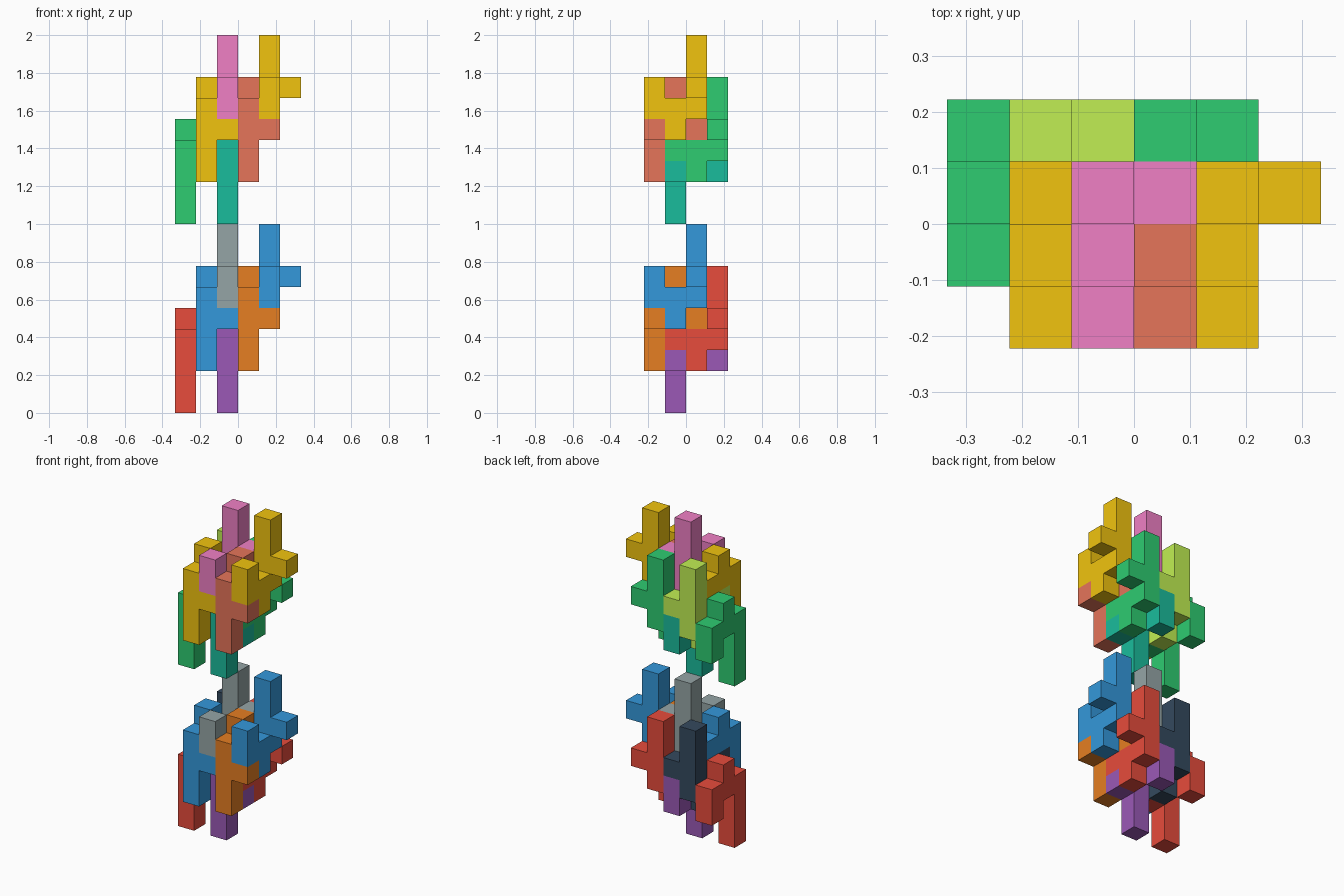
import bpy, bmesh
from mathutils import Vector

if "Cube" in bpy.data.objects:
    bpy.data.objects.remove(bpy.data.objects["Cube"])

U = 1 / 9  # edge length of one unit cube

# One nine-cube tile: upright bar, side nub, bent arm and a stud on the arm
TILE = [(0, 0, 0), (0, 0, 1), (0, 0, 2), (0, 0, 3), (1, 0, 2),
        (0, 1, 3), (0, 2, 3), (0, 2, 2), (0, 1, 4)]


def linear(hex_code):
    vals = [int(hex_code[i:i + 2], 16) / 255 for i in (0, 2, 4)]
    return [v / 12.92 if v < 0.04045 else ((v + 0.055) / 1.055) ** 2.4 for v in vals] + [1]


def material(name, hex_code):
    mat = bpy.data.materials.get(name)
    if mat is None:
        mat = bpy.data.materials.new(name)
        mat.diffuse_color = linear(hex_code)
        mat.use_nodes = True
        mat.node_tree.nodes["Principled BSDF"].inputs["Base Color"].default_value = mat.diffuse_color
    return mat


def add_tile(name, base, flipped, mat):
    # Flipped tiles are turned half way round the x axis
    s = -1 if flipped else 1
    lift = 3 if flipped else 0
    cells = {(base[0] + x, base[1] + s * y, base[2] + lift + s * z) for x, y, z in TILE}
    bm = bmesh.new()
    # Skin only the outside of the joined cubes
    for c in cells:
        for axis in range(3):
            for d in (-1, 1):
                n = list(c)
                n[axis] += d
                if tuple(n) in cells:
                    continue
                normal = Vector([d if i == axis else 0 for i in range(3)])
                a = Vector([1 if i == (axis + 1) % 3 else 0 for i in range(3)])
                b = normal.cross(a)
                mid = Vector(c) + Vector((0.5, 0.5, 0.5)) + normal / 2
                bm.faces.new([bm.verts.new((mid + (a * p + b * q) / 2) * U)
                              for p, q in ((-1, -1), (1, -1), (1, 1), (-1, 1))])
    bmesh.ops.remove_doubles(bm, verts=bm.verts, dist=U * 0.01)
    mesh = bpy.data.meshes.new(name)
    bm.to_mesh(mesh)
    bm.free()
    mesh.materials.append(mat)
    bpy.context.collection.objects.link(bpy.data.objects.new(name, mesh))


# Tile placements within a cluster: base cell, flipped, colour slot
LAYOUT = [
    ((-3, -1, 0), False, 0), ((-1, -1, 0), False, 2),   # lower upright tiles
    ((-2, -2, 2), False, 1), ((0, -2, 2), False, 3),    # upper upright tiles
    ((-2, 1, 3), True, 5), ((0, 1, 3), True, 0),        # lower flipped tiles
    ((-1, 0, 5), True, 4), ((1, 0, 5), True, 1),        # upper flipped tiles
]
LOWER = [("red", "e74c3c"), ("blue", "3498db"), ("purple", "9b59b6"),
         ("orange", "e67e22"), ("grey", "95a5a6"), ("navy", "34495e")]
UPPER = [("green", "2ecc71"), ("gold", "f1c40f"), ("teal", "1abc9c"),
         ("terracotta", "e6755a"), ("pink", "f080c5"), ("lime", "c1ef53")]

# Flipped bases give the bar's lowest cell, so the lift is taken off by the tile's own height
for level, (label, palette) in enumerate((("lower", LOWER), ("upper", UPPER))):
    for i, ((x, y, z), flipped, slot) in enumerate(LAYOUT):
        add_tile(f"{label}_tile_{i + 1}", (x, y, z + 9 * level), flipped,
                 material(*palette[slot]))
